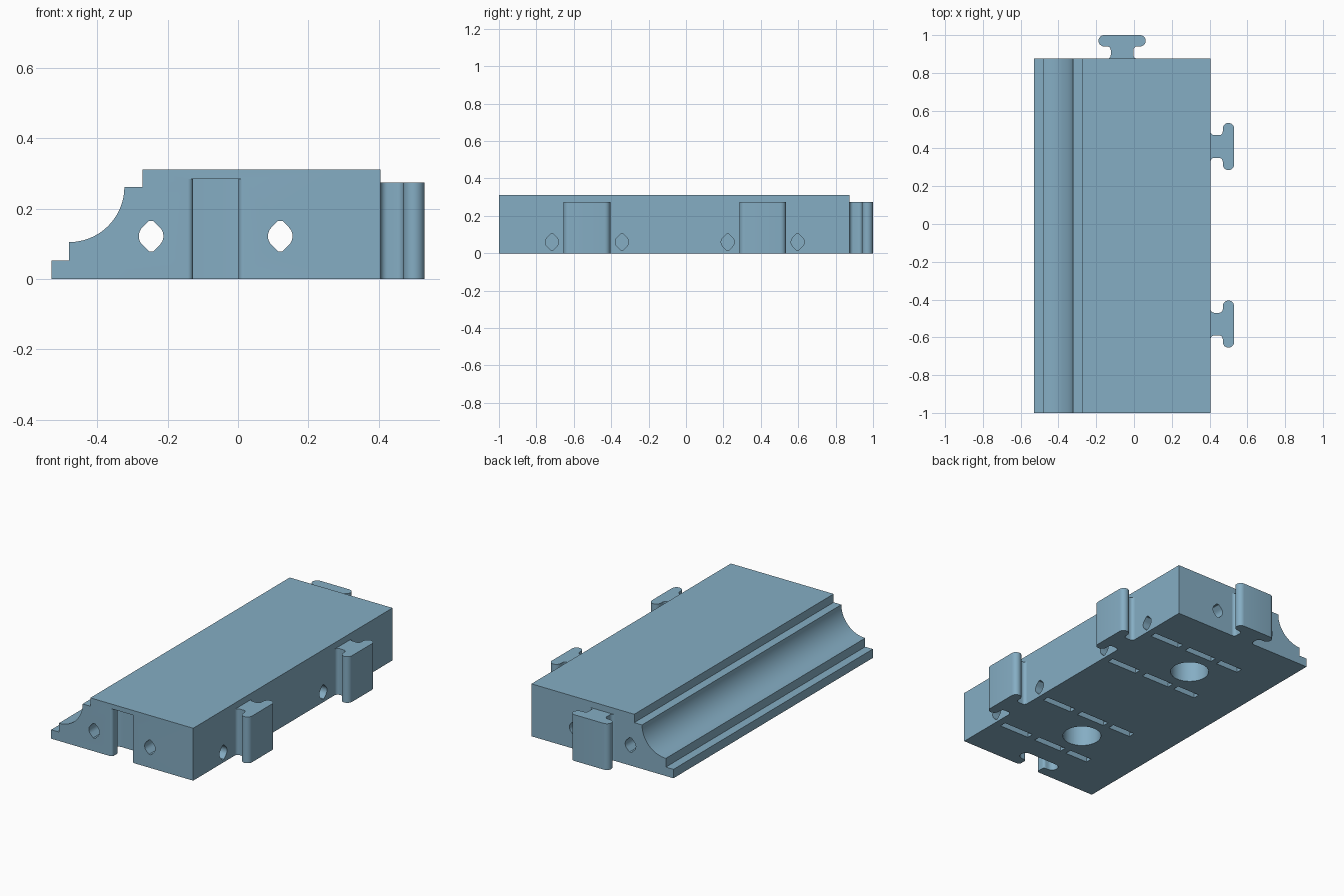
import bpy, bmesh, math
from mathutils import Matrix, Vector

if "Cube" in bpy.data.objects:
    bpy.data.objects.remove(bpy.data.objects["Cube"])

blue = bpy.data.materials.new("slate blue")
blue.diffuse_color = (0.235, 0.42, 0.55, 1)
blue.use_nodes = True
blue.node_tree.nodes["Principled BSDF"].inputs["Base Color"].default_value = blue.diffuse_color


def arc(cx, cy, r, a0, a1, n=8):
    """Points along an arc, angles in degrees."""
    angles = [math.radians(a0 + (a1 - a0) * i / n) for i in range(n + 1)]
    return [(cx + r * math.cos(a), cy + r * math.sin(a)) for a in angles]


def prism(name, outline, start, u, v, along):
    """Extrude a 2D outline, spanned by u and v, along a vector."""
    start, u, v = Vector(start), Vector(u), Vector(v)
    bm = bmesh.new()
    face = bm.faces.new([bm.verts.new(start + u * a + v * b) for a, b in outline])
    top = bmesh.ops.extrude_face_region(bm, geom=[face])["geom"]
    bmesh.ops.translate(bm, vec=Vector(along),
                        verts=[e for e in top if isinstance(e, bmesh.types.BMVert)])
    bmesh.ops.recalc_face_normals(bm, faces=bm.faces)
    mesh = bpy.data.meshes.new(name)
    bm.to_mesh(mesh)
    bm.free()
    mesh.materials.append(blue)
    ob = bpy.data.objects.new(name, mesh)
    bpy.context.collection.objects.link(ob)
    return ob


def cut(target, cutter):
    """Subtract the cutter from the target and remove it."""
    cutter.hide_render = True
    mod = target.modifiers.new("cut", 'BOOLEAN')
    mod.operation, mod.solver, mod.object = 'DIFFERENCE', 'EXACT', cutter
    bpy.context.view_layer.objects.active = target
    bpy.ops.object.modifier_apply(modifier=mod.name)
    bpy.data.objects.remove(cutter)


def smooth(ob):
    bpy.ops.object.select_all(action='DESELECT')
    ob.select_set(True)
    bpy.context.view_layer.objects.active = ob
    bpy.ops.object.shade_smooth_by_angle(angle=math.radians(30))


def clip_outline(gap=0.0):
    """T shape with rounded head and filleted neck; gap enlarges it."""
    f = 0.02 - gap
    neck = 0.06 + gap
    half = [(neck + f, -0.01)]
    half += arc(neck + f, f, f, 270, 180)
    half += arc(neck + f, 0.065 - gap - f, f, 180, 90)
    half += arc(0.095, 0.095, 0.03 + gap, -90, 90, 12)
    return half + [(-a, b) for a, b in reversed(half)]


def hole_outline(r=0.035, top=0.043):
    """Round hole with truncated points above and below."""
    w = r * math.sqrt(2) - top
    side = [(w, -top)] + arc(0, 0, r, -45, 45, 10) + [(w, top)]
    return side + [(-a, b) for a, b in reversed(side)]


X, Y, Z = (1, 0, 0), (0, 1, 0), (0, 0, 1)
MID = -0.063                 # centre line of the block in x
BAYS = (-0.53, 0.41)         # centres of the two bays in y
BACK, RIGHT = 0.875, 0.405

# main block with stepped, coved left edge
profile = [(-0.53, 0), (RIGHT, 0), (RIGHT, 0.312), (-0.272, 0.312), (-0.272, 0.262)]
profile += arc(-0.48, 0.262, 0.157, 0, -90, 24)
profile += [(-0.48, 0.053), (-0.53, 0.053)]
block = prism("block", profile, (0, -1, 0), X, Z, (0, BACK + 1, 0))

# socket in the front end
cut(block, prism("socket_cutter", clip_outline(0.005), (MID, -1, -0.02), X, Y, (0, 0, 0.304)))

# long holes running front to back
for x in (-0.247, 0.12):
    cut(block, prism("long_hole_cutter", hole_outline(), (x, -1.1, 0.122), X, Z, (0, 2.2, 0)))

for bay in BAYS:
    # round pocket in the underside
    cut(block, prism("pocket_cutter", arc(0, 0, 0.107, 0, 352.5, 47),
                     (MID, bay, -0.02), X, Y, (0, 0, 0.28)))
    for side in (-0.187, 0.187):
        y = bay + side
        # cross hole from the right face
        cut(block, prism("cross_hole_cutter", hole_outline(), (-0.28, y, 0.06), Y, Z, (0.75, 0, 0)))
        # slots below the cross hole
        for x0, x1 in ((-0.27, -0.12), (-0.08, 0.11), (0.16, 0.36)):
            box = [(x0, -0.02), (x1, -0.02), (x1, 0.02), (x0, 0.02)]
            cut(block, prism("slot_cutter", box, (0, y, -0.02), X, Y, (0, 0, 0.08)))
smooth(block)

# connecting clips on the back and right faces
height = (0, 0, 0.275)
smooth(prism("back_clip", clip_outline(), (MID, BACK, 0), X, Y, height))
for name, bay in zip(("front_right_clip", "rear_right_clip"), BAYS):
    smooth(prism(name, clip_outline(), (RIGHT, bay, 0), Y, X, height))
